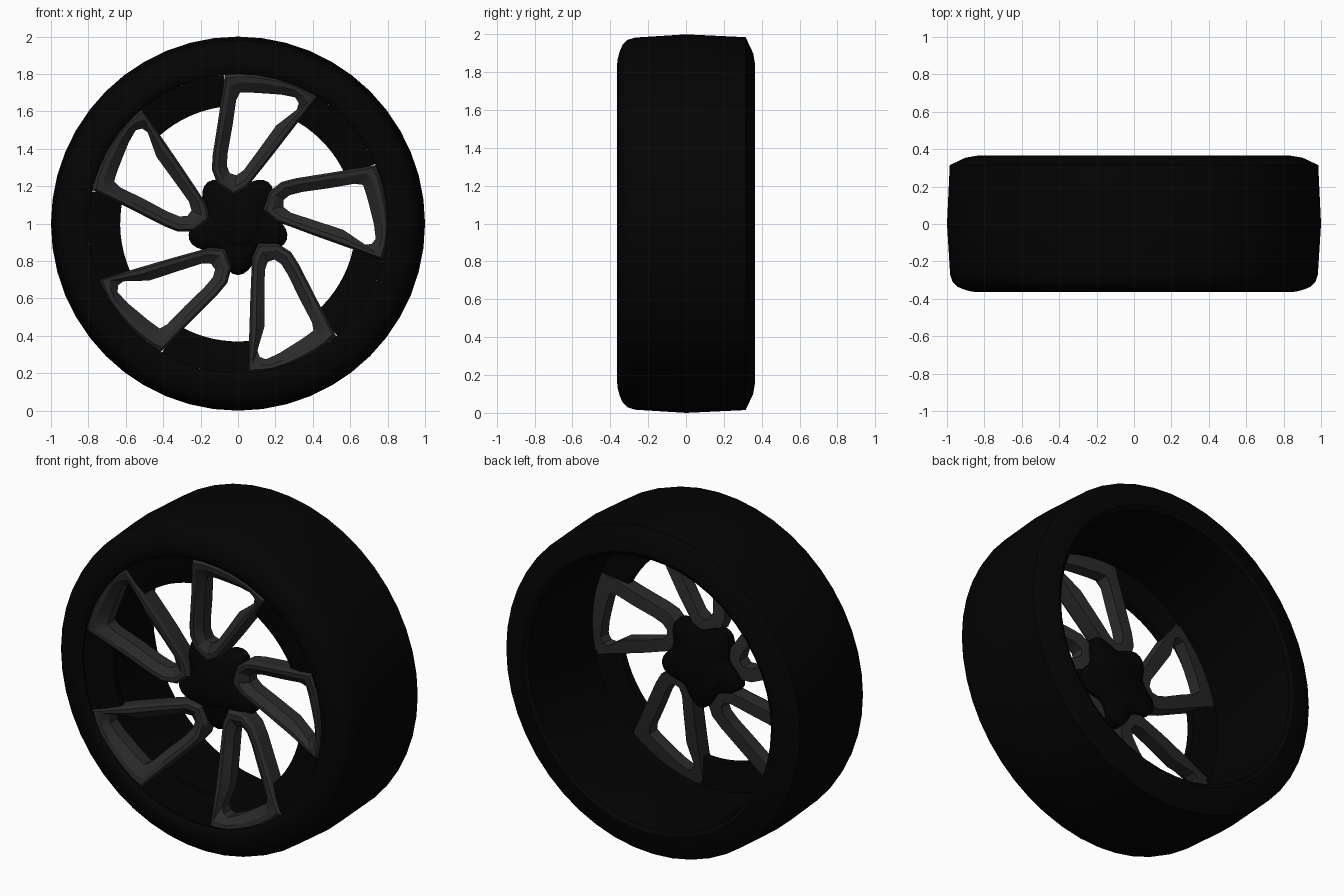
import bpy, bmesh, math
from mathutils import Matrix

if "Cube" in bpy.data.objects:
    bpy.data.objects.remove(bpy.data.objects["Cube"])

def material(name, v):
    m = bpy.data.materials.new(name)
    m.diffuse_color = (v, v, v, 1)
    m.use_nodes = True
    m.node_tree.nodes["Principled BSDF"].inputs["Base Color"].default_value = m.diffuse_color
    return m

RUBBER = material("black rubber", 0.0011)
BLACK = material("black metal", 0.0009)
GREY = material("dark grey alloy", 0.024)
CENTRE = Matrix.Translation((0, 0, 1))

def finish(bm, name, mat, angle):
    bmesh.ops.remove_doubles(bm, verts=bm.verts, dist=1e-5)
    bmesh.ops.recalc_face_normals(bm, faces=bm.faces)
    bm.transform(CENTRE)
    me = bpy.data.meshes.new(name)
    bm.to_mesh(me)
    bm.free()
    me.materials.append(mat)
    ob = bpy.data.objects.new(name, me)
    bpy.context.collection.objects.link(ob)
    bpy.ops.object.select_all(action='DESELECT')
    ob.select_set(True)
    bpy.context.view_layer.objects.active = ob
    bpy.ops.object.shade_smooth_by_angle(angle=math.radians(angle))
    return ob

def bridge(bm, rings, close_rings=False):
    """Quads between successive closed rings of points."""
    rings = [[bm.verts.new(p) for p in r] for r in rings]
    n = len(rings[0])
    pairs = list(zip(rings, rings[1:]))
    if close_rings:
        pairs.append((rings[-1], rings[0]))
    for a, b in pairs:
        for i in range(n):
            j = (i + 1) % n
            bm.faces.new((a[i], a[j], b[j], b[i]))
    return rings

def lathe(name, profile, mat, seg=48, caps=False, lobe=0):
    """Turn (radius, y) points around the wheel axis; lobe swells five sides."""
    bm = bmesh.new()
    rings = []
    for r, y in profile:
        ring = []
        for i in range(seg):
            a = 2 * math.pi * i / seg
            s = r * (1 - lobe * (1 + math.cos(5 * a)) / 2)
            ring.append((s * math.sin(a), y, s * math.cos(a)))
        rings.append(ring)
    v = bridge(bm, rings)
    if caps:
        bm.faces.new(v[0])
        bm.faces.new(v[-1])
    return finish(bm, name, mat, 35)

# Tyre: rounded front shoulder, chamfered back shoulder
lathe("tyre", [(.80, -.345), (.815, -.357), (.84, -.364), (.87, -.361), (.91, -.35), (.945, -.335),
               (.97, -.31), (.983, -.27), (1, 0), (.985, .315), (.90, .355),
               (.84, .365), (.815, .35)], RUBBER)

# Rim barrel lining the tyre
lathe("rim_barrel", [(.80, -.345), (.80, -.25), (.80, .25), (.815, .35)], BLACK)

# Five-lobed hub and its small cap
lathe("hub", [(.19, -.245), (.25, -.22), (.275, -.19), (.27, -.14), (.22, -.12)], BLACK, 60, True, .28)
lathe("hub_cap", [(.07, -.262), (.11, -.255), (.13, -.24), (.13, -.19)], BLACK, 30, True)

# Outer and inner outline of one V-shaped spoke pair (x, z from the axis)
OUTER = [(-.07, .797), (-.105, .56), (-.135, .37), (-.14, .29), (-.11, .21), (-.025, .15),
         (.045, .19), (.18, .36), (.30, .515), (.425, .68), (.365, .714), (.30, .744),
         (.23, .768), (.16, .785), (.08, .797), (0, .80)]
INNER = [(-.01, .66), (-.03, .52), (-.055, .38), (-.06, .31), (-.045, .27), (-.01, .258),
         (.03, .285), (.10, .38), (.205, .525), (.315, .61), (.325, .645), (.305, .675),
         (.23, .69), (.16, .695), (.08, .70), (.01, .70)]

def front_y(x, z):
    """Dished front of the wheel face."""
    r = math.hypot(x, z)
    return -.265 - .09 * max(0, (r - .2) / .6) ** 1.2

def spoke_ring(t, drop):
    pts = [(o[0] + (i[0] - o[0]) * t, o[1] + (i[1] - o[1]) * t) for o, i in zip(OUTER, INNER)]
    return [(x, front_y(x, z) + drop, z) for x, z in pts]

for k in range(5):
    turn = Matrix.Rotation(k * math.tau / 5, 4, 'Y')

    # Spoke pair: ridged front, gently sloped flanks, flat back
    bm = bmesh.new()
    bridge(bm, [spoke_ring(0, .11), spoke_ring(0, .02), spoke_ring(.15, 0), spoke_ring(.45, 0),
                spoke_ring(1, .035), spoke_ring(.97, .11)], True)
    bm.transform(turn)
    finish(bm, f"spoke_pair_{k + 1}", GREY, 25)

    # Dark web filling the rim between neighbouring pairs
    bm = bmesh.new()
    section = [(.80, -.335), (.70, -.32), (.63, -.295), (.635, -.255), (.80, -.24)]
    rings = []
    for i in range(9):
        a = math.radians(95.5 + 36 * i / 8)
        rings.append([(r * math.cos(a), y, r * math.sin(a)) for r, y in section])
    v = bridge(bm, rings)
    bm.faces.new(v[0])
    bm.faces.new(v[-1])
    bm.transform(turn)
    finish(bm, f"rim_web_{k + 1}", BLACK, 30)
